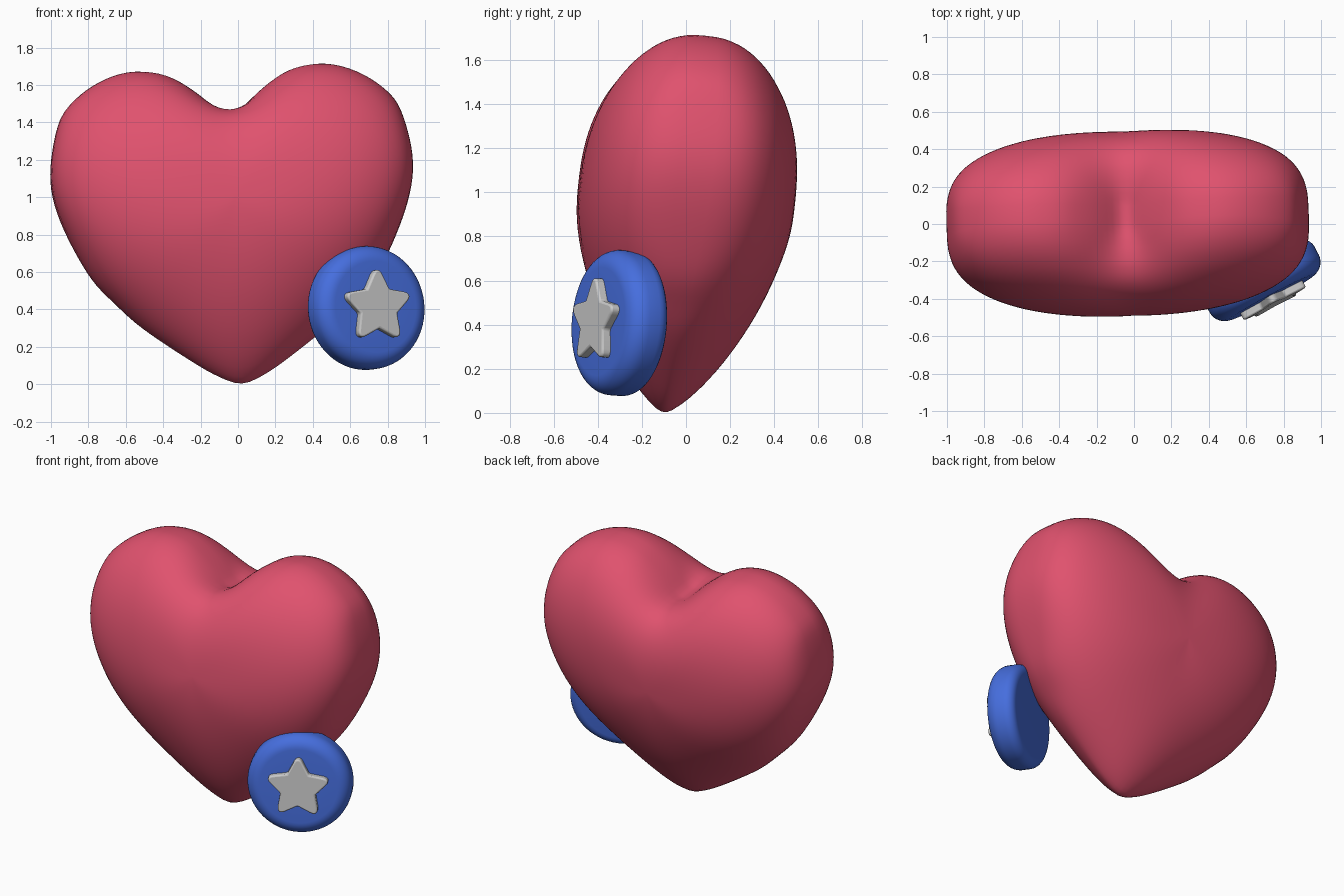
import bpy, bmesh, math
from math import sin, cos, pi, radians
from mathutils import Vector

if "Cube" in bpy.data.objects:
    bpy.data.objects.remove(bpy.data.objects["Cube"])


def paint(obj, name, rgb):
    mat = bpy.data.materials.new(name)
    mat.diffuse_color = (*rgb, 1)
    mat.use_nodes = True
    mat.node_tree.nodes["Principled BSDF"].inputs["Base Color"].default_value = mat.diffuse_color
    obj.data.materials.append(mat)


def make_object(name, bm, loc, rot, sharp=40):
    bmesh.ops.recalc_face_normals(bm, faces=bm.faces)
    mesh = bpy.data.meshes.new(name)
    bm.to_mesh(mesh)
    bm.free()
    obj = bpy.data.objects.new(name, mesh)
    bpy.context.collection.objects.link(obj)
    obj.location = loc
    obj.rotation_euler = [radians(a) for a in rot]
    bpy.ops.object.select_all(action='DESELECT')
    obj.select_set(True)
    bpy.context.view_layer.objects.active = obj
    bpy.ops.object.shade_smooth_by_angle(angle=radians(sharp))
    return obj


def skin(rings, first, last):
    """Closed skin over rings of equal point count, with a pole at each end."""
    bm = bmesh.new()
    vr = [[bm.verts.new(p) for p in ring] for ring in rings]
    a, b = bm.verts.new(first), bm.verts.new(last)
    n = len(vr[0])
    for i in range(n):
        j = (i + 1) % n
        bm.faces.new((a, vr[0][i], vr[0][j]))
        bm.faces.new((b, vr[-1][j], vr[-1][i]))
        for r, s in zip(vr, vr[1:]):
            bm.faces.new((r[i], s[i], s[j], r[j]))
    return bm


def smooth_loop(pts, steps):
    """Closed Catmull-Rom curve."""
    out, n = [], len(pts)
    for i in range(n):
        p0, p1, p2, p3 = (pts[(i + k) % n] for k in (-1, 0, 1, 2))
        for s in range(steps):
            t = s / steps
            out.append(0.5 * (2 * p1 + (p2 - p0) * t
                              + (2 * p0 - 5 * p1 + 4 * p2 - p3) * t * t
                              + (3 * p1 - p0 - 3 * p2 + p3) * t ** 3))
    return out


def even_loop(pts, count):
    """Resample a closed loop at even spacing in x and z."""
    closed = pts + [pts[0]]
    lens = [(b.xy - a.xy).length for a, b in zip(closed, closed[1:])]
    step, out, k, done = sum(lens) / count, [], 0, 0
    for i in range(count):
        while done + lens[k] < i * step:
            done += lens[k]
            k += 1
        out.append(closed[k].lerp(closed[k + 1], (i * step - done) / lens[k]))
    return out


def relax(pts):
    n = len(pts)
    return [(pts[i - 1] + 2 * pts[i] + pts[(i + 1) % n]) / 4 for i in range(n)]


# heart: half outline (x, z, roundness exponent), mirrored, then inflated to both
# sides with contours that grow softer towards the middle of each face
half = [(0, 0, 1.6), (.08, .025, 1.6), (.22, .105, 1.65), (.5, .31, 1.9),
        (.65, .455, 2.15), (.79, .625, 2.5), (.93, .93, 3.0), (.97, 1.17, 3.1),
        (.915, 1.44, 2.8), (.83, 1.555, 2.6), (.72, 1.635, 2.45), (.6, 1.685, 2.4),
        (.48, 1.70, 2.4), (.33, 1.672, 2.4), (.2, 1.593, 2.4),
        (.1, 1.507, 2.4), (.03, 1.44, 2.4), (0, 1.43, 2.4)]
outline = [Vector(p) for p in half]
outline += [Vector((-x, z, n)) for x, z, n in reversed(half[1:-1])]
outline = even_loop(smooth_loop(outline, 8), 144)
DEPTH, CZ, LEVELS = .49, .97, 52
front, back, contour, done = [], [], outline, 0
for k in range(LEVELS // 2):
    a = pi / 2 * (1 - k / (LEVELS / 2))
    while done < 130 * cos(a) ** 2:
        contour, done = relax(contour), done + 1
    ring = []
    for x, z, n in contour:
        s = sin(a) ** (2 / n)
        ring.append((x * s, DEPTH * max(cos(a), 0) ** (2 / n), CZ + (z - CZ) * s))
    back.append(ring)
    if k:
        front.insert(0, [(x, -y, z) for x, y, z in ring])
bm = skin(front + back, (0, -DEPTH, CZ), (0, DEPTH, CZ))
heart = make_object("heart", bm, (.02, -.1, 0), (-6, -2.5, 2), 80)
paint(heart, "heart_red", (.745, .084, .156))

# round button: lathed about its own y axis, facing out to the front right
DISC = Vector((.69, -.307, .408))
ROT = (-4, 0, 28)
R, T = .33, .098
profile = [(.12, -T)]
for k in range(9):
    a = pi / 2 * k / 8
    profile.append((R - .085 + .085 * sin(a), -T + .085 - .085 * cos(a)))
for k in range(7):
    a = pi / 2 * k / 6
    profile.append((R - .06 + .06 * cos(a), T - .06 + .06 * sin(a)))
rings = [[(r * cos(2 * pi * i / 64), y, r * sin(2 * pi * i / 64)) for i in range(64)]
         for r, y in profile]
button = make_object("button", skin(rings, (0, -T, 0), (0, T, 0)), DISC, ROT, 40)
paint(button, "button_blue", (.061, .156, .73))

# star: rounded five-point plate on the button face
bm = bmesh.new()
vs = []
for i in range(10):
    r = .228 if i % 2 == 0 else .116
    a = pi / 2 + i * pi / 5
    vs.append(bm.verts.new((r * cos(a), -.14, r * sin(a))))
bm.faces.new(vs)
bmesh.ops.bevel(bm, geom=vs[::2], offset=.06, segments=5, profile=.5, affect='VERTICES')
ext = bmesh.ops.extrude_face_region(bm, geom=list(bm.faces))
bmesh.ops.translate(bm, vec=(0, .065, 0),
                    verts=[v for v in ext['geom'] if isinstance(v, bmesh.types.BMVert)])
star = make_object("star", bm, DISC + Vector((0, 0, -.002)), ROT, 35)
bev = star.modifiers.new("soft_edge", 'BEVEL')
bev.width, bev.segments, bev.limit_method = .01, 3, 'ANGLE'
bev.angle_limit = radians(50)
